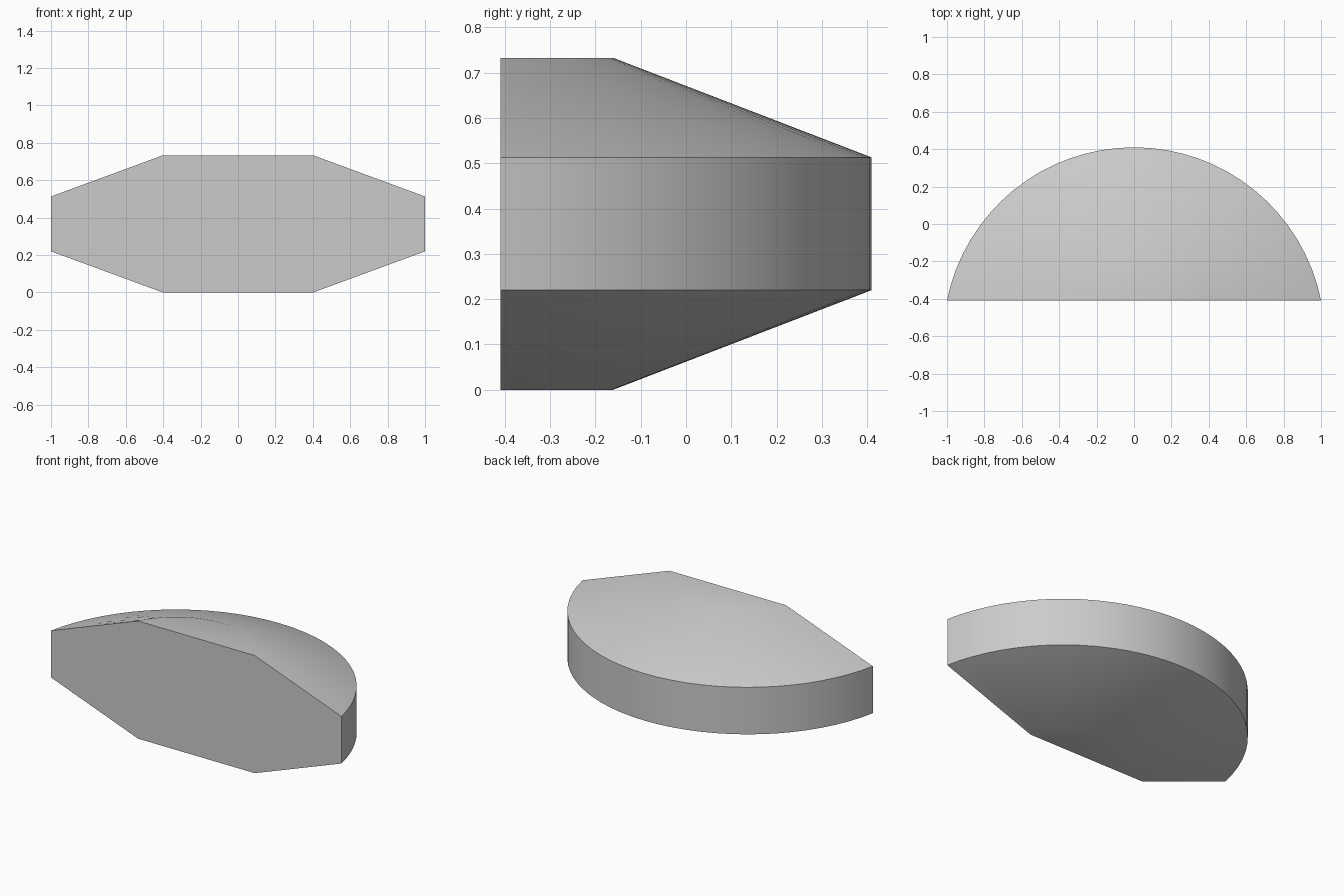
import bpy
import bmesh
from math import asin, pi, sin, cos, radians

cube = bpy.data.objects.get("Cube")
if cube:
    bpy.data.objects.remove(cube, do_unlink=True)

SEGMENTS = 32
FRONT_Y = -0.41
CENTRE_Y = -0.61

grey = bpy.data.materials.new("light_grey")
grey.use_nodes = True
colour = (0.6, 0.6, 0.6, 1)
grey.diffuse_color = colour
grey.node_tree.nodes["Principled BSDF"].inputs["Base Color"].default_value = colour


def arc(bm, radius, z):
    """Arc of vertices whose two ends lie on the flat front plane."""
    start = asin((FRONT_Y - CENTRE_Y) / radius)
    step = (pi - 2 * start) / SEGMENTS
    angles = [start + i * step for i in range(SEGMENTS + 1)]
    return [bm.verts.new((radius * cos(a), CENTRE_Y + radius * sin(a), z)) for a in angles]


# Bevelled half-round body, lofted through four arcs
bm = bmesh.new()
rings = [arc(bm, r, z) for r, z in ((0.449, 0), (1.02, 0.22), (1.02, 0.513), (0.449, 0.733))]
for low, high in zip(rings, rings[1:]):
    for i in range(SEGMENTS):
        bm.faces.new((low[i], low[i + 1], high[i + 1], high[i]))

# Flat bottom, top and front
bm.faces.new(rings[0])
bm.faces.new(rings[-1])
bm.faces.new([r[0] for r in rings] + [r[-1] for r in reversed(rings)])
bmesh.ops.recalc_face_normals(bm, faces=bm.faces)

mesh = bpy.data.meshes.new("half_round_body")
bm.to_mesh(mesh)
bm.free()
mesh.materials.append(grey)
body = bpy.data.objects.new("half_round_body", mesh)
bpy.context.collection.objects.link(body)

# Smooth curved sides, sharp rims
bpy.ops.object.select_all(action="DESELECT")
body.select_set(True)
bpy.context.view_layer.objects.active = body
bpy.ops.object.shade_smooth_by_angle(angle=radians(30))
